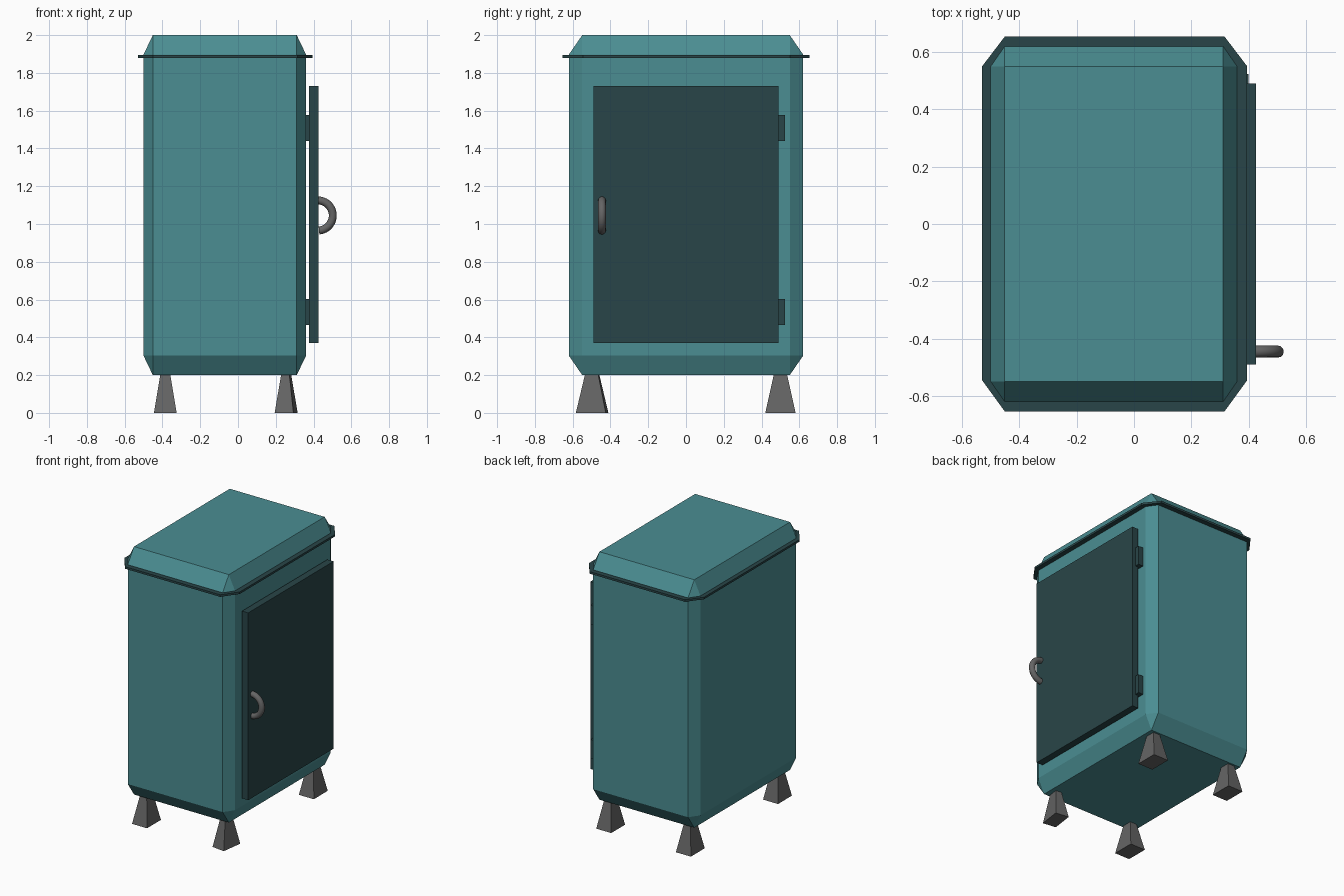
import bpy, bmesh, math
from mathutils import Matrix, Vector

if "Cube" in bpy.data.objects:
    bpy.data.objects.remove(bpy.data.objects["Cube"])


def material(name, rgb):
    m = bpy.data.materials.new(name)
    m.diffuse_color = (*rgb, 1)
    m.use_nodes = True
    m.node_tree.nodes["Principled BSDF"].inputs["Base Color"].default_value = m.diffuse_color
    return m


TEAL = material("teal", (0.07, 0.27, 0.29))
DARK = material("dark_teal", (0.022, 0.06, 0.065))
IRON = material("iron", (0.13, 0.13, 0.13))


def finish(name, bm, mat):
    bmesh.ops.recalc_face_normals(bm, faces=bm.faces)
    me = bpy.data.meshes.new(name)
    bm.to_mesh(me)
    bm.free()
    me.materials.append(mat)
    ob = bpy.data.objects.new(name, me)
    bpy.context.collection.objects.link(ob)
    return ob


def box(name, lo, hi, mat, bevel=0.0):
    """Box between two corners; bevel is a fraction of each side."""
    lo, hi = Vector(lo), Vector(hi)
    bm = bmesh.new()
    bmesh.ops.create_cube(bm, size=1)
    if bevel:
        bmesh.ops.bevel(bm, geom=bm.edges[:], offset=bevel, segments=1,
                        affect='EDGES', profile=0.5)
    bm.transform(Matrix.Translation((lo + hi) / 2) @ Matrix.Diagonal((*(hi - lo), 1)))
    return finish(name, bm, mat)


# Chamfered cabinet body
box("cabinet_body", (-0.50, -0.62, 0.20), (0.36, 0.62, 2.0), TEAL, 0.057)

# Thin octagonal trim under the lid
bm = bmesh.new()
outline = [(0.315, -0.655), (0.395, -0.545), (0.395, 0.55), (0.315, 0.655),
           (-0.45, 0.655), (-0.53, 0.55), (-0.53, -0.545), (-0.45, -0.655)]
face = bm.faces.new([bm.verts.new((x, y, 1.88)) for x, y in outline])
ext = bmesh.ops.extrude_face_region(bm, geom=[face])
bmesh.ops.translate(bm, vec=(0, 0, 0.015),
                    verts=[v for v in ext["geom"] if isinstance(v, bmesh.types.BMVert)])
finish("lid_trim", bm, DARK)

# Door and hinges
box("door", (0.375, -0.49, 0.37), (0.425, 0.49, 1.73), DARK)
for label, z in (("lower", 0.465), ("upper", 1.44)):
    box(label + "_hinge", (0.35, 0.45, z), (0.40, 0.523, z + 0.138), DARK)

# Tapered feet; the front right one is slightly twisted
for label, x, y, twist in (("front_left", -0.385, -0.50, 0), ("front_right", 0.255, -0.497, -8),
                           ("back_left", -0.385, 0.50, 0), ("back_right", 0.255, 0.50, 0)):
    w, d = (0.10, 0.16) if twist else (0.12, 0.16)
    bm = bmesh.new()
    bmesh.ops.create_cube(bm, size=1)
    for v in bm.verts:
        k = 0.42 if v.co.z > 0 else 1
        v.co = (v.co.x * w * k, v.co.y * d * k, 0.21 if v.co.z > 0 else 0)
    bm.transform(Matrix.Translation((x, y, 0)) @ Matrix.Rotation(math.radians(twist), 4, 'Z'))
    finish(label + "_foot", bm, IRON)

# Half-ring door handle
bm = bmesh.new()
R, r, N, M = 0.08, 0.021, 16, 12
rings = []
for i in range(N + 1):
    a = math.radians(95 - 180 * i / N)
    ring = []
    for j in range(M):
        b = 2 * math.pi * j / M
        q = R + r * math.cos(b)
        ring.append(bm.verts.new((0.422 + q * math.cos(a), -0.445 + r * math.sin(b),
                                  1.045 + q * math.sin(a))))
    rings.append(ring)
for p, q in zip(rings, rings[1:]):
    for j in range(M):
        k = (j + 1) % M
        bm.faces.new((p[j], p[k], q[k], q[j]))
bm.faces.new(rings[0])
bm.faces.new(rings[-1])
handle = finish("door_handle", bm, IRON)
bpy.context.view_layer.objects.active = handle
handle.select_set(True)
bpy.ops.object.shade_smooth_by_angle(angle=math.radians(40))
